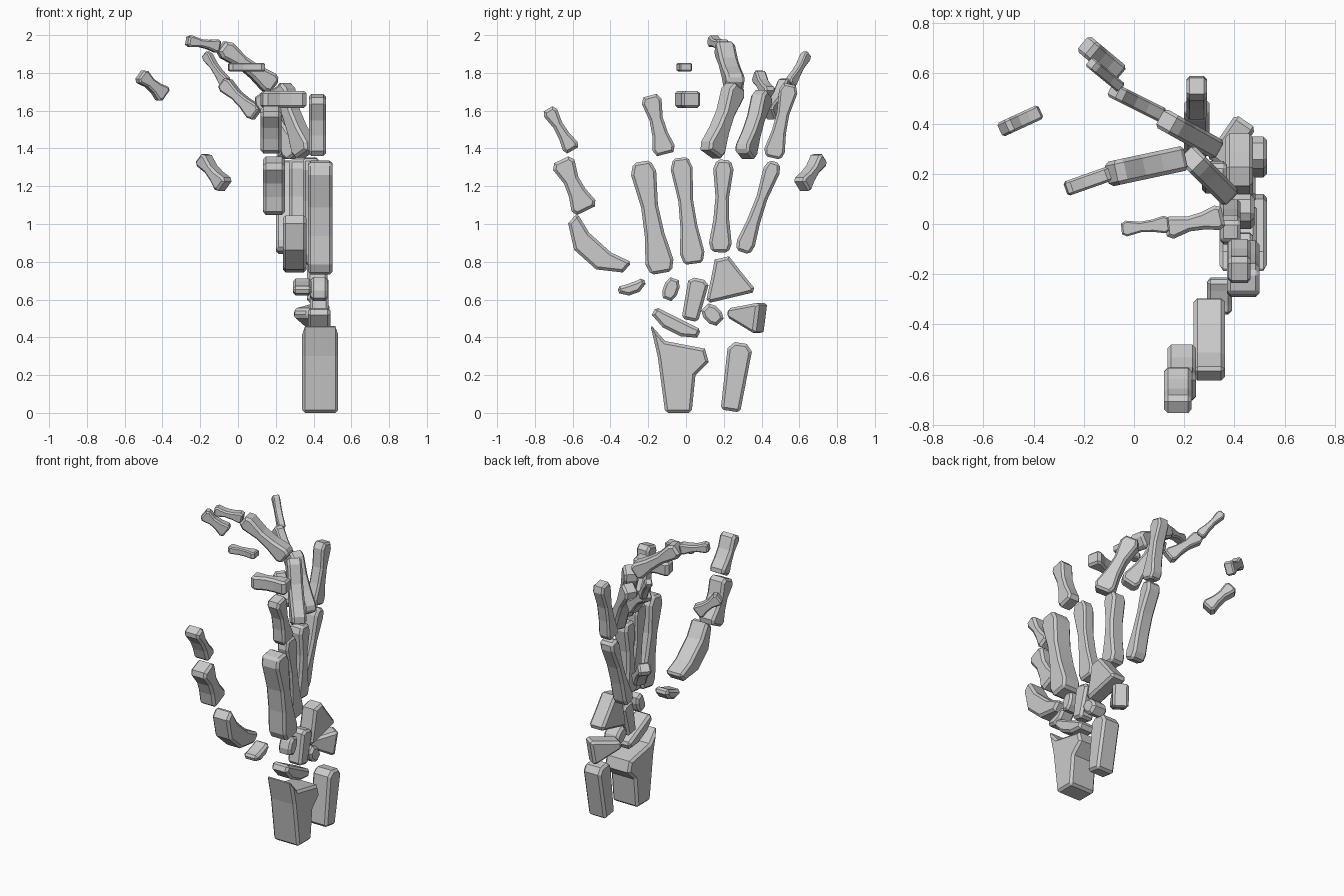
import bpy
import bmesh
from mathutils import Vector

cube = bpy.data.objects.get("Cube")
if cube:
    bpy.data.objects.remove(cube, do_unlink=True)

# The single bone colour
bone_grey = bpy.data.materials.new("bone_grey")
bone_grey.use_nodes = True
colour = (.6, .6, .6, 1)
bone_grey.diffuse_color = colour
bone_grey.node_tree.nodes["Principled BSDF"].inputs["Base Color"].default_value = colour

# Outline rules: (distance along the bone, share of its full width)
SHAFT = ((0, .75), (.1, 1), (.35, .7), (.6, .6), (.9, .9), (1, .6))
PEBBLE = ((0, .6), (.3, 1), (.7, 1), (1, .6))
WEDGE = ((0, .3), (.4, .6), (.9, 1), (1, .9))
STUMP = ((0, .8), (.9, 1), (1, .5))

UP = Vector((0, 0, 1))


def extrude_outline(name, outline, offset):
    """Extrude a closed outline along offset and chamfer its rims."""
    bm = bmesh.new()
    base = bm.faces.new([bm.verts.new(point) for point in outline])
    moved = bmesh.ops.extrude_face_region(bm, geom=[base], use_keep_orig=True)["geom"]
    far_verts = [item for item in moved if isinstance(item, bmesh.types.BMVert)]
    bmesh.ops.translate(bm, vec=offset, verts=far_verts)
    bmesh.ops.recalc_face_normals(bm, faces=bm.faces)
    mesh = bpy.data.meshes.new(name)
    bm.to_mesh(mesh)
    bm.free()
    mesh.materials.append(bone_grey)
    obj = bpy.data.objects.new(name, mesh)
    bpy.context.collection.objects.link(obj)
    bevel = obj.modifiers.new("rim_chamfer", "BEVEL")
    bevel.width = min(.015, offset.length * .15)
    bevel.segments = 1
    bevel.limit_method = "ANGLE"
    bevel.angle_limit = 1.2


def bone(name, start, end, width, depth, shape=SHAFT, bow=0, normal=None):
    """Flat-sided bone from start to end, following one of the outline rules."""
    start, end = Vector(start), Vector(end)
    axis = end - start
    normal = (normal or UP.cross(axis)).normalized()
    side = normal.cross(axis).normalized()
    left, right = [], []
    for along, share in shape:
        middle = start + axis * along + side * bow * along * (1 - along) * 4
        middle -= normal * depth / 2
        left.append(middle + side * width * share / 2)
        right.append(middle - side * width * share / 2)
    extrude_outline(name, left + right[::-1], normal * depth)


def upright_bone(name, x, start, end, width, depth, shape=SHAFT, bow=0):
    """Bone lying in a plane of constant x; start and end are (y, z)."""
    bone(name, (x, *start), (x, *end), width, depth, shape, bow)


# Forearm stumps
radius_outline = [(-.11, 0), (.03, 0), (.05, .2), (.12, .27), (.1, .34),
                  (-.11, .38), (-.19, .47), (-.15, .3)]
extrude_outline("radius", [Vector((.34, y, z)) for y, z in radius_outline],
                Vector((.19, 0, 0)))
upright_bone("ulna", .465, (.235, .01), (.29, .37), width=.13, depth=.13, shape=STUMP)

# Wrist bones
upright_bone("scaphoid", .43, (-.17, .54), (.07, .42), width=.08, depth=.12, shape=PEBBLE, bow=.02)
upright_bone("lunate", .43, (.1, .56), (.18, .48), width=.09, depth=.11, shape=PEBBLE)
bone("triquetrum", (.33, .24, .53), (.44, .4, .5), width=.16, depth=.1, shape=WEDGE)
upright_bone("trapezium", .34, (-.36, .65), (-.22, .7), width=.06, depth=.1, shape=PEBBLE, bow=.02)
upright_bone("trapezoid", .43, (-.1, .6), (-.06, .71), width=.08, depth=.09, shape=PEBBLE)
upright_bone("capitate", .43, (.02, .49), (.07, .71), width=.11, depth=.1, shape=STUMP)
upright_bone("hamate", .42, (.19, .82), (.24, .61), width=.26, depth=.11, shape=WEDGE)

# Palm bones
upright_bone("index_palm_bone", .435, (-.13, .74), (-.235, 1.33), width=.15, depth=.13)
upright_bone("middle_palm_bone", .385, (.04, .79), (-.03, 1.35), width=.13, depth=.08)
upright_bone("ring_palm_bone", .32, (.18, .85), (.2, 1.34), width=.12, depth=.1)
upright_bone("little_palm_bone", .25, (.3, .85), (.47, 1.33), width=.1, depth=.1)
upright_bone("thumb_palm_bone", .3, (-.6, 1.03), (-.31, .77), width=.12, depth=.125,
             shape=PEBBLE, bow=.07)

# Thumb
upright_bone("thumb_near_bone", .19, (-.53, 1.07), (-.66, 1.34), width=.14, depth=.115)
upright_bone("thumb_tip", .175, (-.6, 1.39), (-.73, 1.61), width=.09, depth=.11)

# Index finger, its outer bones lying flat
upright_bone("index_near_bone", .42, (-.11, 1.37), (-.19, 1.68), width=.12, depth=.09)
bone("index_middle_bone", (.355, .03, 1.66), (.125, -.02, 1.66), width=.1, depth=.09, normal=UP)
bone("index_tip", (.14, 0, 1.83), (-.05, -.02, 1.83), width=.07, depth=.045, normal=UP)

# Middle finger
bone("middle_near_bone", (.36, .13, 1.37), (.23, .26, 1.73), width=.13, depth=.09)
bone("middle_middle_bone", (.19, .26, 1.73), (-.09, .2, 1.94), width=.11, depth=.1)
bone("middle_tip", (-.1, .2, 1.94), (-.27, .14, 1.97), width=.07, depth=.06)

# Ring finger
bone("ring_near_bone", (.31, .31, 1.36), (.13, .41, 1.69), width=.12, depth=.085)
bone("ring_middle_bone", (.1, .44, 1.58), (-.08, .53, 1.75), width=.09, depth=.06)
bone("ring_tip", (-.06, .55, 1.74), (-.17, .64, 1.9), width=.06, depth=.045)

# Little finger, its outer bones standing apart
upright_bone("little_near_bone", .25, (.46, 1.35), (.55, 1.74), width=.11, depth=.08)
bone("little_middle_bone", (-.07, .61, 1.2), (-.19, .71, 1.35), width=.09, depth=.08)
bone("little_tip", (-.39, .44, 1.68), (-.52, .38, 1.79), width=.09, depth=.06)
